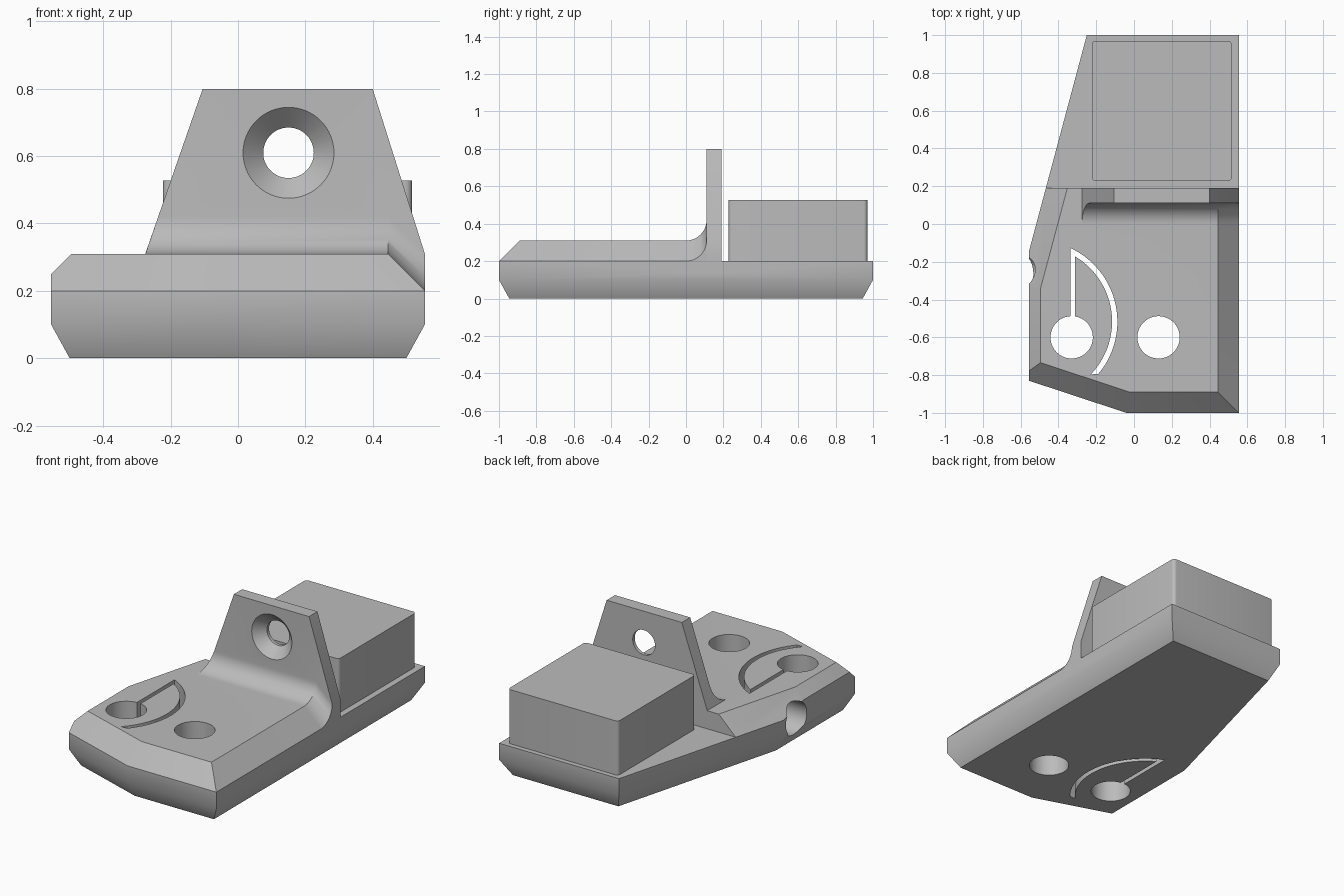
import bpy, bmesh
from math import sin, cos, pi, radians, hypot
from mathutils import Vector, Matrix

cube = bpy.data.objects.get("Cube")
if cube:
    bpy.data.objects.remove(cube, do_unlink=True)

grey = bpy.data.materials.new("plain grey")
grey.use_nodes = True
grey.diffuse_color = (0.5, 0.5, 0.5, 1)
grey.node_tree.nodes["Principled BSDF"].inputs["Base Color"].default_value = (0.5, 0.5, 0.5, 1)


def finish(bm, name):
    bmesh.ops.recalc_face_normals(bm, faces=bm.faces[:])
    mesh = bpy.data.meshes.new(name)
    bm.to_mesh(mesh)
    bm.free()
    mesh.materials.append(grey)
    obj = bpy.data.objects.new(name, mesh)
    bpy.context.collection.objects.link(obj)
    return obj


def loft(sections):
    """Closed solid through rings of equal point count."""
    bm = bmesh.new()
    rings = [[bm.verts.new(p) for p in s] for s in sections]
    n = len(rings[0])
    for r0, r1 in zip(rings, rings[1:]):
        for i in range(n):
            j = (i + 1) % n
            bm.faces.new((r0[i], r0[j], r1[j], r1[i]))
    bm.faces.new(rings[0][::-1])
    bm.faces.new(rings[-1])
    return bm


def prism(points, z0, z1):
    return loft([[(x, y, z) for x, y in points] for z in (z0, z1)])


def box(x0, x1, y0, y1, z0, z1):
    return prism([(x0, y0), (x1, y0), (x1, y1), (x0, y1)], z0, z1)


def trim(bm, point, normal):
    """Slice off everything on the normal's side and cap the cut."""
    cut = bmesh.ops.bisect_plane(
        bm, geom=bm.verts[:] + bm.edges[:] + bm.faces[:], dist=1e-5,
        plane_co=point, plane_no=Vector(normal).normalized(), clear_outer=True)
    edges = [e for e in cut["geom_cut"] if isinstance(e, bmesh.types.BMEdge) and e.is_boundary]
    if edges:
        bmesh.ops.edgeloop_fill(bm, edges=edges)


def cylinder(center, r0, r1, depth, axis="Z"):
    turn = {"Z": Matrix(), "X": Matrix.Rotation(pi / 2, 4, "Y"),
            "Y": Matrix.Rotation(-pi / 2, 4, "X")}[axis]
    bm = bmesh.new()
    bmesh.ops.create_cone(bm, cap_ends=True, segments=64, radius1=r0, radius2=r1,
                          depth=depth, matrix=Matrix.Translation(center) @ turn)
    return bm


def combine(target, bm, operation):
    tool = finish(bm, "helper")
    tool.hide_render = True
    mod = target.modifiers.new("combine", "BOOLEAN")
    mod.operation, mod.solver, mod.object = operation, "EXACT", tool
    bpy.context.view_layer.objects.active = target
    bpy.ops.object.modifier_apply(modifier=mod.name)
    bpy.data.objects.remove(tool, do_unlink=True)


def smooth(obj):
    bpy.ops.object.select_all(action="DESELECT")
    obj.select_set(True)
    bpy.context.view_layer.objects.active = obj
    bpy.ops.object.shade_smooth_by_angle(angle=radians(30))


# Base plate: outline with chamfered rims; each edge lists its top chamfer start
HALF, LOW, HIGH = 0.555, 0.2, 0.31
outline = [(-HALF, -0.83), (-0.04, -1), (HALF, -1), (HALF, 1), (-0.25, 1), (-HALF, -0.14)]
chamfer_start = [LOW, LOW, LOW, None, LOW, 0.25]
bm = prism(outline, 0, HIGH)
for i, (a, start) in enumerate(zip(outline, chamfer_start)):
    b = outline[(i + 1) % len(outline)]
    length = hypot(b[0] - a[0], b[1] - a[1])
    nx, ny = (b[1] - a[1]) / length, (a[0] - b[0]) / length
    trim(bm, (*a, 0.1), (nx * 0.1, ny * 0.1, -0.055))
    if start:
        trim(bm, (*a, start), (nx, ny, 1))
base = finish(bm, "base_with_upright_tab")

# Lower rear deck
combine(base, box(-1, 1, 0.19, 1.2, LOW, 0.5), "DIFFERENCE")

# Tapered upright tab
tab = [(-0.331, 0.15), (HALF, 0.15), (HALF, HIGH), (0.4, 0.8), (-0.105, 0.8)]
combine(base, loft([[(x, y, z) for x, z in tab] for y in (0.11, 0.19)]), "UNION")

# Fillet at the foot of the tab, dropping with the side chamfer
R = 0.11
arc = [(R * sin(t), HIGH + R - R * cos(t)) for t in (i * pi / 24 for i in range(13))]
foot = arc + [(0.15, HIGH + R), (0.15, 0.25), (0, 0.25)]
bm = loft([[(x, y, z - drop) for y, z in foot]
           for x, drop in ((-0.4, 0), (HALF - R, 0), (HALF, R))])
trim(bm, (-0.105, 0, 0.8), (-0.49, 0, 0.17))
combine(base, bm, "UNION")

# Countersunk hole through the tab
combine(base, cylinder((0.15, 0.15, 0.61), 0.075, 0.075, 0.3, "Y"), "DIFFERENCE")
combine(base, cylinder((0.15, 0.1375, 0.61), 0.145, 0.07, 0.075, "Y"), "DIFFERENCE")

# Two round holes through the front plate
for x in (-0.33, 0.13):
    combine(base, cylinder((x, -0.6, 0.2), 0.112, 0.112, 1), "DIFFERENCE")

# Thin flexure slot: arc plus straight leg into the hole
def arc_points(radius, start, end, n=28):
    angles = [radians(start + (end - start) * i / n) for i in range(n + 1)]
    return [(-0.518 + radius * cos(t), -0.517 + radius * sin(t)) for t in angles]


strip = arc_points(0.43, -40, 65.1) + arc_points(0.402, 63.2, -44)
combine(base, prism(strip, -0.2, 0.6), "DIFFERENCE")
combine(base, box(-0.337, -0.312, -0.55, -0.145, -0.2, 0.6), "DIFFERENCE")

# Round side hole reaching the slot
combine(base, cylinder((-0.48, -0.265, 0.16), 0.1, 0.1, 0.3, "X"), "DIFFERENCE")
smooth(base)

# Rear block with rounded upright corners
bm = box(-0.223, 0.517, 0.228, 0.97, LOW, 0.528)
upright = [e for e in bm.edges if abs(e.verts[0].co.z - e.verts[1].co.z) > 0.1]
bmesh.ops.bevel(bm, geom=upright, offset=0.02, segments=5, profile=0.5, affect="EDGES")
smooth(finish(bm, "rear_block"))
